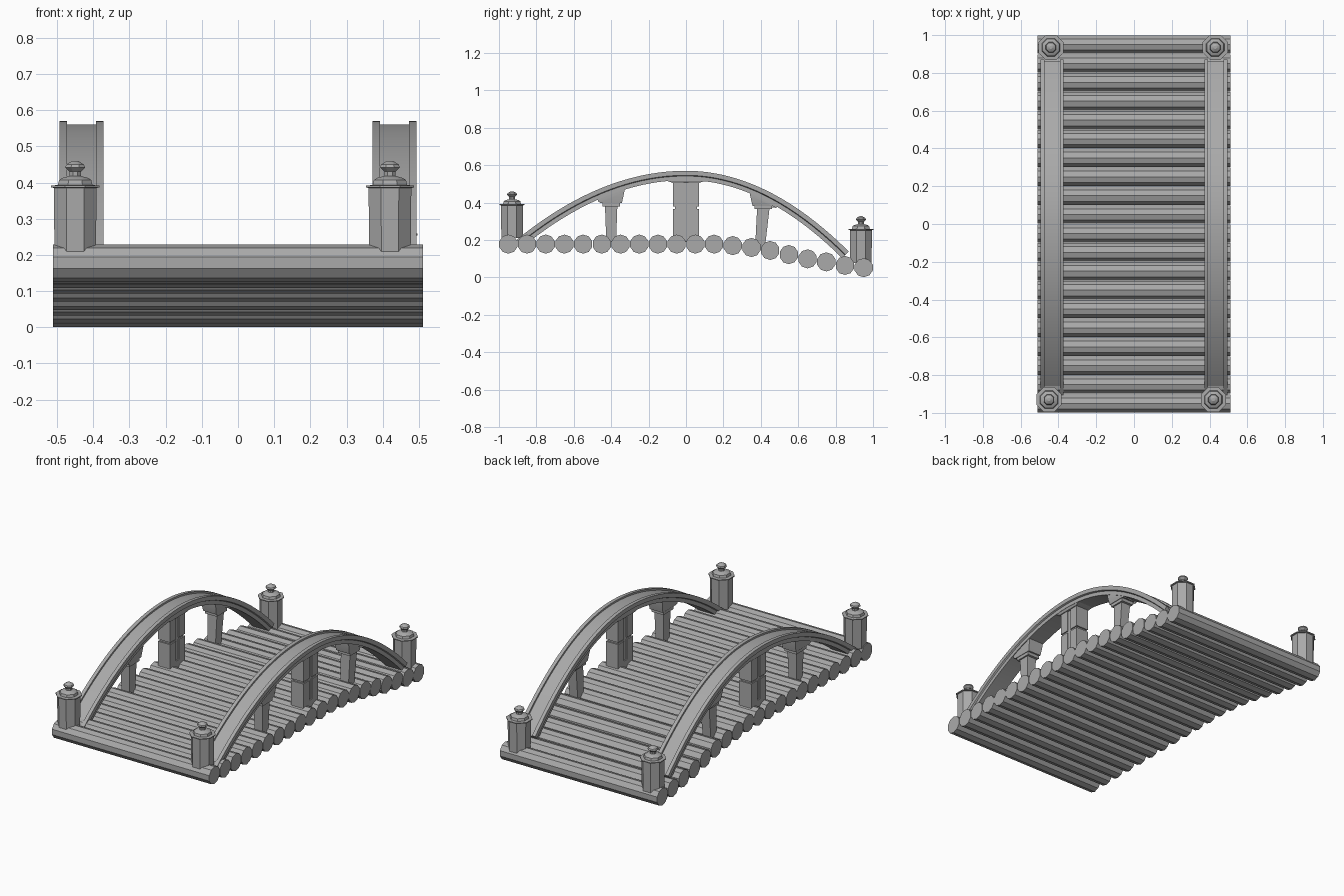
import bpy, bmesh, math
from mathutils import Vector

old = bpy.data.objects.get("Cube")
if old:
    bpy.data.objects.remove(old, do_unlink=True)

stone = bpy.data.materials.new("stone_grey")
stone.use_nodes = True
grey = (0.4, 0.4, 0.4, 1)
stone.diffuse_color = grey
stone.node_tree.nodes["Principled BSDF"].inputs["Base Color"].default_value = grey

RAIL_X = 0.433


def finish(bm, name):
    """Turn a bmesh into a named object with sharp edges kept."""
    bmesh.ops.recalc_face_normals(bm, faces=bm.faces)
    mesh = bpy.data.meshes.new(name)
    bm.to_mesh(mesh)
    bm.free()
    mesh.materials.append(stone)
    ob = bpy.data.objects.new(name, mesh)
    bpy.context.collection.objects.link(ob)
    bpy.ops.object.select_all(action='DESELECT')
    ob.select_set(True)
    bpy.context.view_layer.objects.active = ob
    bpy.ops.object.shade_smooth_by_angle(angle=math.radians(25))
    return ob


def loft(bm, rings):
    """Skin a closed solid through equal rings of points."""
    loops = [[bm.verts.new(p) for p in ring] for ring in rings]
    n = len(loops[0])
    for a, b in zip(loops, loops[1:]):
        for i in range(n):
            j = (i + 1) % n
            bm.faces.new((a[i], a[j], b[j], b[i]))
    bm.faces.new(loops[0][::-1])
    bm.faces.new(loops[-1])


def rect(cx, cy, z, wx, wy):
    """Horizontal rectangle; z may be a rule giving height from y."""
    pts = []
    for sx, sy in ((-1, -1), (1, -1), (1, 1), (-1, 1)):
        y = cy + sy * wy / 2
        pts.append(Vector((cx + sx * wx / 2, y, z(y) if callable(z) else z)))
    return pts


def box(bm, cx, cy, z0, z1, wx, wy):
    loft(bm, [rect(cx, cy, z0, wx, wy), rect(cx, cy, z1, wx, wy)])


def rail_top(y):
    return 0.57 - (0.45 if y < 0 else 0.57) * y * y


def rail_slope(y):
    return -2 * (0.45 if y < 0 else 0.57) * y


# Deck of round logs, level at the front and dropping toward the back
drops = [0.008, 0.018, 0.034, 0.056, 0.079, 0.095, 0.114, 0.126]
for k in range(20):
    y = -0.95 + 0.1 * k
    z = 0.178 - (drops[k - 12] if k >= 12 else 0)
    ring = [(0.051 * math.cos(math.tau * i / 10 + math.pi / 2),
             0.051 * math.sin(math.tau * i / 10 + math.pi / 2)) for i in range(10)]
    bm = bmesh.new()
    loft(bm, [[(x, y + a, z + b) for a, b in ring] for x in (-0.512, 0.512)])
    finish(bm, f"deck_log_{k + 1}")

# Arched handrails: a moulded section with raised lips, swept along the arch
half = [(0.04, -0.010), (0.04, 0), (0.061, 0), (0.061, -0.024), (0.052, -0.028), (0.052, -0.05)]
section = half + [(-x, h) for x, h in reversed(half)]
for side, sx in (("left", 1), ("right", -1)):
    rings = []
    steps = 40
    for i in range(steps + 1):
        y = -0.905 + (0.87 + 0.905) * i / steps
        normal = Vector((0, -rail_slope(y), 1)).normalized()
        rings.append([Vector((sx * RAIL_X + x, y, rail_top(y))) + normal * h for x, h in section])
    bm = bmesh.new()
    loft(bm, rings)
    finish(bm, f"{side}_handrail")

# Corner posts with collar, cap and finial
post_rows = [(0.062, 0), (0.064, 0.175), (0.072, 0.177), (0.072, 0.182), (0.052, 0.183),
             (0.048, 0.197), (0.038, 0.203), (0.017, 0.208), (0.017, 0.220),
             (0.030, 0.232), (0.026, 0.240), (0.009, 0.250)]
for name, x, y, z in (("front_left_post", 0.42, -0.93, 0.21), ("front_right_post", -0.45, -0.93, 0.21),
                      ("back_left_post", 0.43, 0.935, 0.077), ("back_right_post", -0.44, 0.935, 0.077)):
    bm = bmesh.new()
    loft(bm, [[(x + r * math.cos(math.tau * (i + 0.5) / 8),
                y + r * math.sin(math.tau * (i + 0.5) / 8), z + h) for i in range(8)]
              for r, h in post_rows])
    finish(bm, name)


def under_rail(y):
    return rail_top(y) - 0.035


for side, sx in (("left", 1), ("right", -1)):
    x = sx * RAIL_X

    # Central pier: two slotted blocks with a groove between them
    bm = bmesh.new()
    box(bm, x, 0, 0.19, 0.52, 0.066, 0.12)
    box(bm, x, 0, 0.19, 0.25, 0.08, 0.138)
    for z0, z1 in ((0.25, 0.367), (0.379, 0.505)):
        for sy in (-1, 1):
            box(bm, x, sy * 0.041, z0, z1, 0.08, 0.056)
    loft(bm, [rect(x, 0, 0.505, 0.09, 0.14), rect(x, 0, 0.515, 0.1, 0.2),
              rect(x, 0, under_rail, 0.1, 0.2)])
    finish(bm, f"{side}_center_pier")

    # Balusters: tapered shaft, neck and a capital cut to the arch
    for end, y, foot, neck, lean in (("front", -0.4, 0.19, 0.38, 0), ("back", 0.395, 0.15, 0.365, 0.018)):
        bm = bmesh.new()
        top = y + lean
        loft(bm, [rect(x, y, foot, 0.05, 0.052), rect(x, top, neck, 0.06, 0.066)])
        box(bm, x, top, neck, neck + 0.018, 0.078, 0.095)
        loft(bm, [rect(x, top, neck + 0.018, 0.085, 0.115),
                  rect(x, top, lambda v: under_rail(v) - 0.03, 0.095, 0.14),
                  rect(x, top, under_rail, 0.095, 0.14)])
        finish(bm, f"{side}_{end}_baluster")
